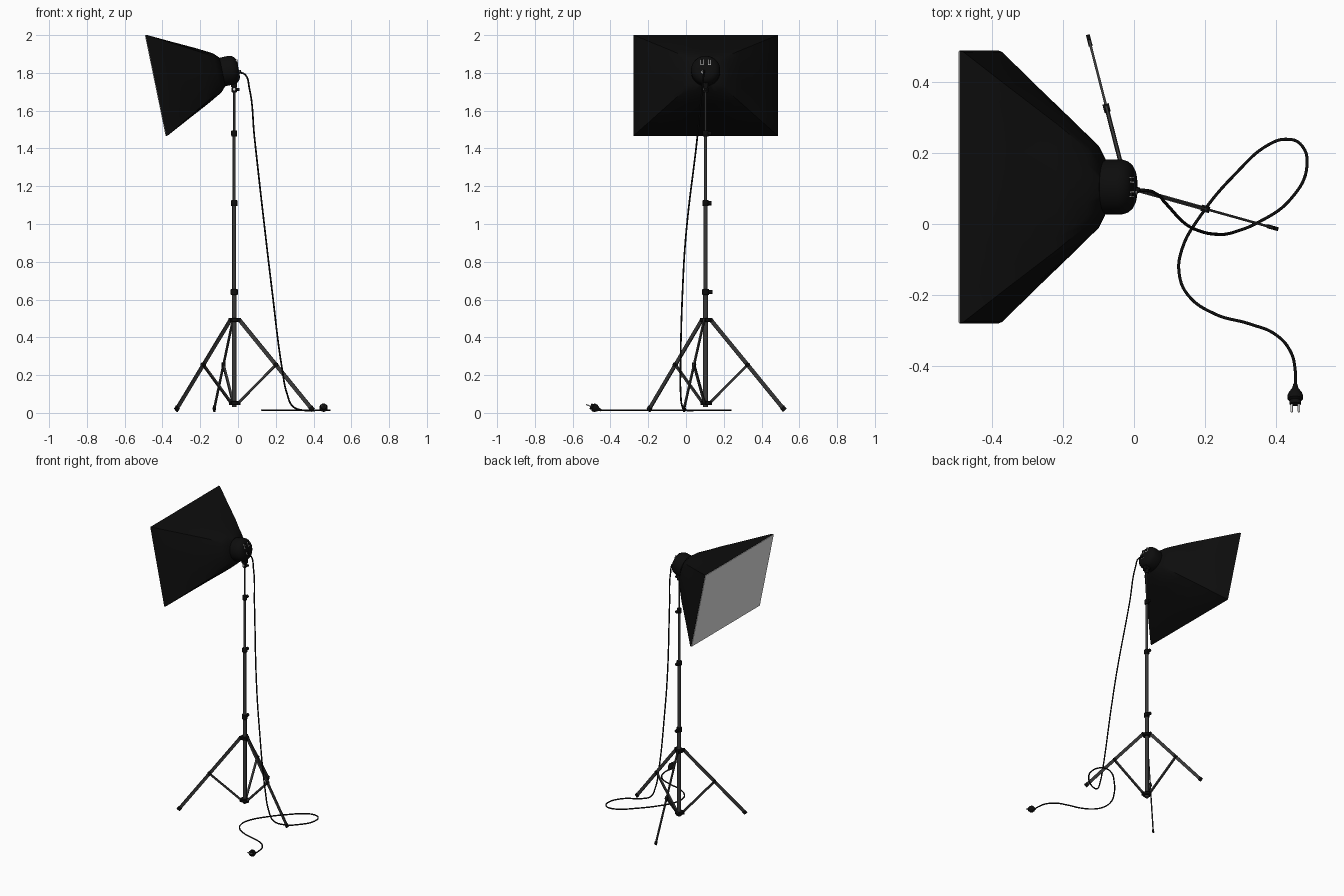
import bpy, bmesh, math
from mathutils import Matrix, Vector

if "Cube" in bpy.data.objects:
    bpy.data.objects.remove(bpy.data.objects["Cube"], do_unlink=True)


def material(name, *rgb):
    mat = bpy.data.materials.new(name)
    mat.use_nodes = True
    mat.diffuse_color = (*rgb, 1)
    mat.node_tree.nodes["Principled BSDF"].inputs["Base Color"].default_value = (*rgb, 1)
    return mat


BLACK = material("black fabric and plastic", 0.004, 0.004, 0.004)
GREY = material("dark metal", 0.04, 0.04, 0.04)
WHITE = material("white diffuser", 0.8, 0.8, 0.8)
SILVER = material("bright metal", 0.7, 0.7, 0.7)


def finish(bm, name, mat, matrix=Matrix(), smooth=True):
    bmesh.ops.recalc_face_normals(bm, faces=bm.faces)
    mesh = bpy.data.meshes.new(name)
    bm.to_mesh(mesh)
    bm.free()
    mesh.transform(matrix)
    mesh.materials.append(mat)
    obj = bpy.data.objects.new(name, mesh)
    bpy.context.collection.objects.link(obj)
    if smooth:
        bpy.ops.object.select_all(action='DESELECT')
        obj.select_set(True)
        bpy.context.view_layer.objects.active = obj
        bpy.ops.object.shade_smooth_by_angle(angle=math.radians(35))
    return obj


def loft(name, rings, mat, matrix=Matrix()):
    """Skin a stack of equal-length closed rings and cap both ends."""
    bm = bmesh.new()
    loops = [[bm.verts.new(p) for p in ring] for ring in rings]
    n = len(loops[0])
    for a, b in zip(loops, loops[1:]):
        for i in range(n):
            j = (i + 1) % n
            bm.faces.new((a[i], a[j], b[j], b[i]))
    bm.faces.new(loops[0])
    bm.faces.new(loops[-1])
    return finish(bm, name, mat, matrix)


def lathe(name, profile, mat, matrix=Matrix(), n=24):
    """Turn (radius, height) pairs about the local z axis."""
    angles = [math.tau * i / n for i in range(n)]
    return loft(name, [[(r * math.cos(a), r * math.sin(a), h) for a in angles]
                       for r, h in profile], mat, matrix)


def aim(start, end):
    """Frame at start, z toward end, x kept horizontal."""
    z = (Vector(end) - Vector(start)).normalized()
    x = Vector((-z.y, z.x, 0))
    x = x.normalized() if x.length > 0.001 else Vector((1, 0, 0))
    y = z.cross(x)
    return Matrix.Translation(start) @ Matrix((x, y, z)).transposed().to_4x4()


def rod(name, start, end, radius, mat, n=16):
    length = (Vector(end) - Vector(start)).length
    return lathe(name, [(radius, 0), (radius, length)], mat, aim(start, end), n)


def box(name, centre, size, mat, matrix=Matrix()):
    bm = bmesh.new()
    bmesh.ops.create_cube(bm, size=1)
    place = matrix @ Matrix.Translation(centre) @ Matrix.Diagonal((*size, 1))
    return finish(bm, name, mat, place, False)


def bar(name, start, end, width, depth, mat):
    length = (Vector(end) - Vector(start)).length
    return box(name, (0, 0, length / 2), (width, depth, length), mat, aim(start, end))


# Telescopic pole: sections and clamps
PX, PY = -0.02, 0.104
sections = [(0.03, 0.64, 0.013), (0.64, 1.11, 0.0105), (1.11, 1.48, 0.008), (1.48, 1.74, 0.0055)]
for i, (low, high, r) in enumerate(sections):
    rod(f"pole_section_{i}", (PX, PY, low), (PX, PY, high), r, GREY)
for i, (z, r) in enumerate([(0.64, 0.019), (1.11, 0.017), (1.48, 0.016)]):
    lathe(f"pole_clamp_{i}", [(r * 0.85, -0.016), (r, -0.012), (r, 0.012), (r * 0.85, 0.016)],
          BLACK, Matrix.Translation((PX, PY, z)))
    rod(f"clamp_knob_{i}", (PX, PY, z), (PX, PY + r * 1.9, z), 0.011, BLACK, 12)
for name, z in (("upper_hub", 0.492), ("lower_hub", 0.052)):
    lathe(name, [(0.024, -0.011), (0.027, -0.007), (0.027, 0.007), (0.024, 0.011)],
          BLACK, Matrix.Translation((PX, PY, z)))

# Three legs, each with a brace, a pivot and a foot
for i in range(3):
    a = math.radians(120 * i - 15.6)

    def at(r, z):
        return Vector((PX + r * math.cos(a), PY + r * math.sin(a), z))
    top, end = at(0.026, 0.495), at(0.432, 0.014)
    mid = top.lerp(end, 0.5)
    bar(f"leg_{i}", top, end, 0.007, 0.021, GREY)
    bar(f"leg_foot_{i}", top.lerp(end, 0.965), end, 0.011, 0.025, BLACK)
    bar(f"leg_brace_{i}", at(0.022, 0.052), mid, 0.012, 0.012, GREY)
    side = Vector((-math.sin(a), math.cos(a), 0)) * 0.009
    rod(f"leg_pivot_{i}", mid - side, mid + side, 0.012, BLACK, 12)
    bar(f"upper_hub_lug_{i}", at(0.01, 0.492), at(0.036, 0.492), 0.016, 0.022, BLACK)
    bar(f"lower_hub_lug_{i}", at(0.01, 0.052), at(0.032, 0.052), 0.016, 0.022, BLACK)

# Head frame: local z runs backward from the centre of the diffuser
tilt = math.radians(11.6)
c, s = math.cos(tilt), math.sin(tilt)
HEAD = Matrix(((0, -s, c, -0.435), (1, 0, 0, PY), (0, c, s, 1.7325), (0, 0, 0, 1)))

# Softbox: a rectangle drawn in to a round neck
STEPS, HW, HH = 10, 0.383, 0.273
corners = [(1, -1), (1, 1), (-1, 1), (-1, -1)]


def softbox_ring(t, blend):
    ring = []
    for k in range(4):
        p, q = Vector(corners[k]), Vector(corners[(k + 1) % 4])
        for i in range(STEPS):
            v = p.lerp(q, i / STEPS)
            a = math.pi / 2 * (k + i / STEPS - 0.5)
            x = v.x * HW * (1 - blend) + 0.077 * math.cos(a) * blend
            y = v.y * HH * (1 - blend) + 0.077 * math.sin(a) * blend
            ring.append((x, y, t))
    return ring


loft("softbox_fabric", [softbox_ring(t * 0.36, b) for t, b in
     [(0, 0), (0.03, 0.012), (0.35, 0.31), (0.7, 0.63), (0.92, 0.85), (1, 1)]], BLACK, HEAD)
box("diffuser_panel", (0, 0, -0.001), (HW * 1.985, HH * 1.985, 0.004), WHITE, HEAD)

# Lamp holder with rocker switches and cable inlet
lathe("lamp_holder", [(0.066, 0.34), (0.072, 0.355), (0.077, 0.365), (0.077, 0.41), (0.073, 0.424),
                      (0.063, 0.437), (0.05, 0.444), (0.03, 0.447)], BLACK, HEAD, 40)
for side in (-1, 1):
    box("switch_frame", (side * 0.02, 0.034, 0.443), (0.017, 0.03, 0.009), SILVER, HEAD)
    box("switch_rocker", (side * 0.02, 0.036, 0.446), (0.01, 0.027, 0.008), BLACK, HEAD)
lathe("inlet_ring", [(0.01, 0.44), (0.01, 0.449)], SILVER,
      HEAD @ Matrix.Translation((-0.012, -0.018, 0)), 16)
lathe("cable_inlet", [(0.008, 0.44), (0.008, 0.452), (0.005, 0.458)], BLACK,
      HEAD @ Matrix.Translation((-0.01, -0.016, 0)), 16)

# Tilt bracket under the holder
box("tilt_bracket", (PX, PY, 1.742), (0.032, 0.026, 0.035), BLACK)
lathe("pole_socket", [(0.012, 1.695), (0.014, 1.7), (0.014, 1.72), (0.011, 1.73)], BLACK,
      Matrix.Translation((PX, PY, 0)))
rod("socket_screw", (PX, PY - 0.018, 1.713), (PX, PY + 0.012, 1.713), 0.007, SILVER, 12)
rod("socket_knob", (PX, PY, 1.713), (PX + 0.027, PY, 1.713), 0.008, BLACK, 12)

# Power cable: hanging run, then a loop on the floor
hanging = [(0, 0.096, 1.802), (0.035, 0.094, 1.793), (0.06, 0.086, 1.72), (0.087, 0.06, 1.46),
           (0.145, 0, 0.945), (0.18, -0.018, 0.65), (0.234, -0.029, 0.23), (0.26, -0.028, 0.1),
           (0.29, -0.02, 0.035)]
floor = [(0.34, 0), (0.44, 0.07), (0.486, 0.165), (0.467, 0.225), (0.43, 0.238), (0.382, 0.225),
         (0.284, 0.14), (0.186, 0.022), (0.135, -0.07), (0.127, -0.14), (0.152, -0.2),
         (0.228, -0.253), (0.326, -0.281), (0.397, -0.31), (0.439, -0.357), (0.453, -0.413),
         (0.453, -0.46)]
path = hanging + [(x, y, 0.015) for x, y in floor]
curve = bpy.data.curves.new("power_cable", 'CURVE')
curve.dimensions = '3D'
curve.bevel_depth = 0.0045
curve.bevel_resolution = 2
curve.resolution_u = 8
curve.use_fill_caps = True
spline = curve.splines.new('BEZIER')
spline.bezier_points.add(len(path) - 1)
for point, co in zip(spline.bezier_points, path):
    point.co = co
    point.handle_left_type = point.handle_right_type = 'AUTO'
curve.materials.append(BLACK)
cable = bpy.data.objects.new("power_cable", curve)
bpy.context.collection.objects.link(cable)
bpy.ops.object.select_all(action='DESELECT')
cable.select_set(True)
bpy.context.view_layer.objects.active = cable
bpy.ops.object.convert(target='MESH')

# Plug with two prongs
PLUG = aim((0.453, -0.45, 0.014), (0.453, -0.51, 0.037))
lathe("plug_body", [(0.006, 0), (0.009, 0.012), (0.019, 0.026), (0.022, 0.034), (0.022, 0.044),
                    (0.016, 0.049), (0.016, 0.06)], BLACK, PLUG)
for side in (-1, 1):
    lathe("plug_prong", [(0.0032, 0.055), (0.0032, 0.082), (0.002, 0.085)], SILVER,
          PLUG @ Matrix.Translation((side * 0.01, 0, 0)), 12)
